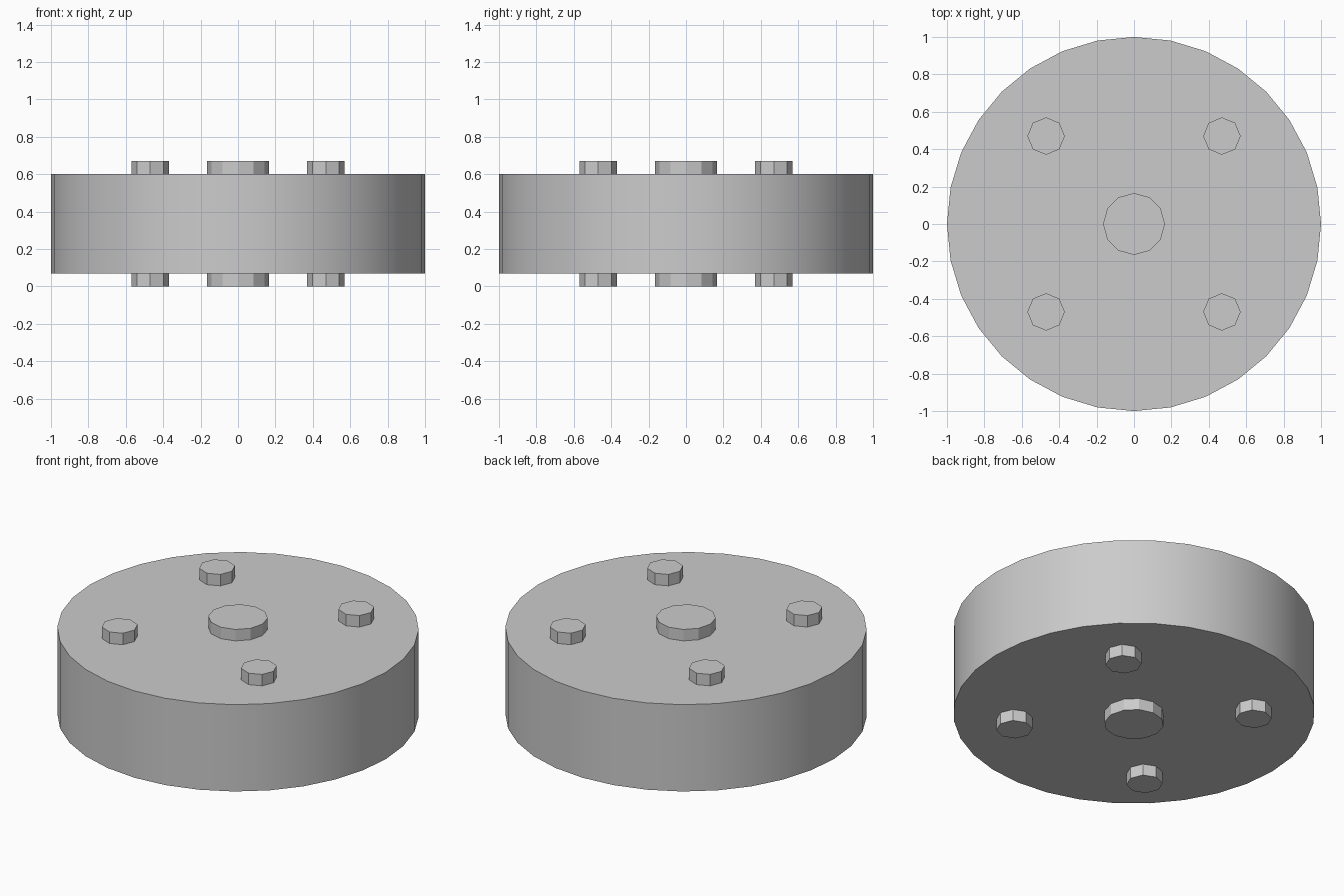
import bpy
import math

cube = bpy.data.objects.get("Cube")
if cube:
    bpy.data.objects.remove(cube, do_unlink=True)

HEIGHT = 0.67
GREY = (0.6, 0.6, 0.6, 1.0)

metal = bpy.data.materials.new("grey_metal")
metal.use_nodes = True
metal.diffuse_color = GREY
metal.node_tree.nodes["Principled BSDF"].inputs["Base Color"].default_value = GREY


def cylinder(name, sides, radius, depth, x=0.0, y=0.0):
    """Upright cylinder centred on the model's mid height."""
    bpy.ops.mesh.primitive_cylinder_add(
        vertices=sides, radius=radius, depth=depth, location=(x, y, HEIGHT / 2))
    obj = bpy.context.object
    obj.name = name
    obj.data.materials.append(metal)
    return obj


# Main disc, smooth around the rim with sharp top and bottom edges
disc = cylinder("wheel_disc", 32, 1.0, 0.53)
bpy.ops.object.shade_smooth_by_angle(angle=math.radians(25))

# Central axle, poking out of both faces
cylinder("axle", 12, 0.165, HEIGHT)

# Four bolts running through the disc
for depth_name, sy in (("front", -1), ("back", 1)):
    for side_name, sx in (("right", -1), ("left", 1)):
        cylinder(f"bolt_{depth_name}_{side_name}", 8, 0.1, HEIGHT, 0.47 * sx, 0.47 * sy)
